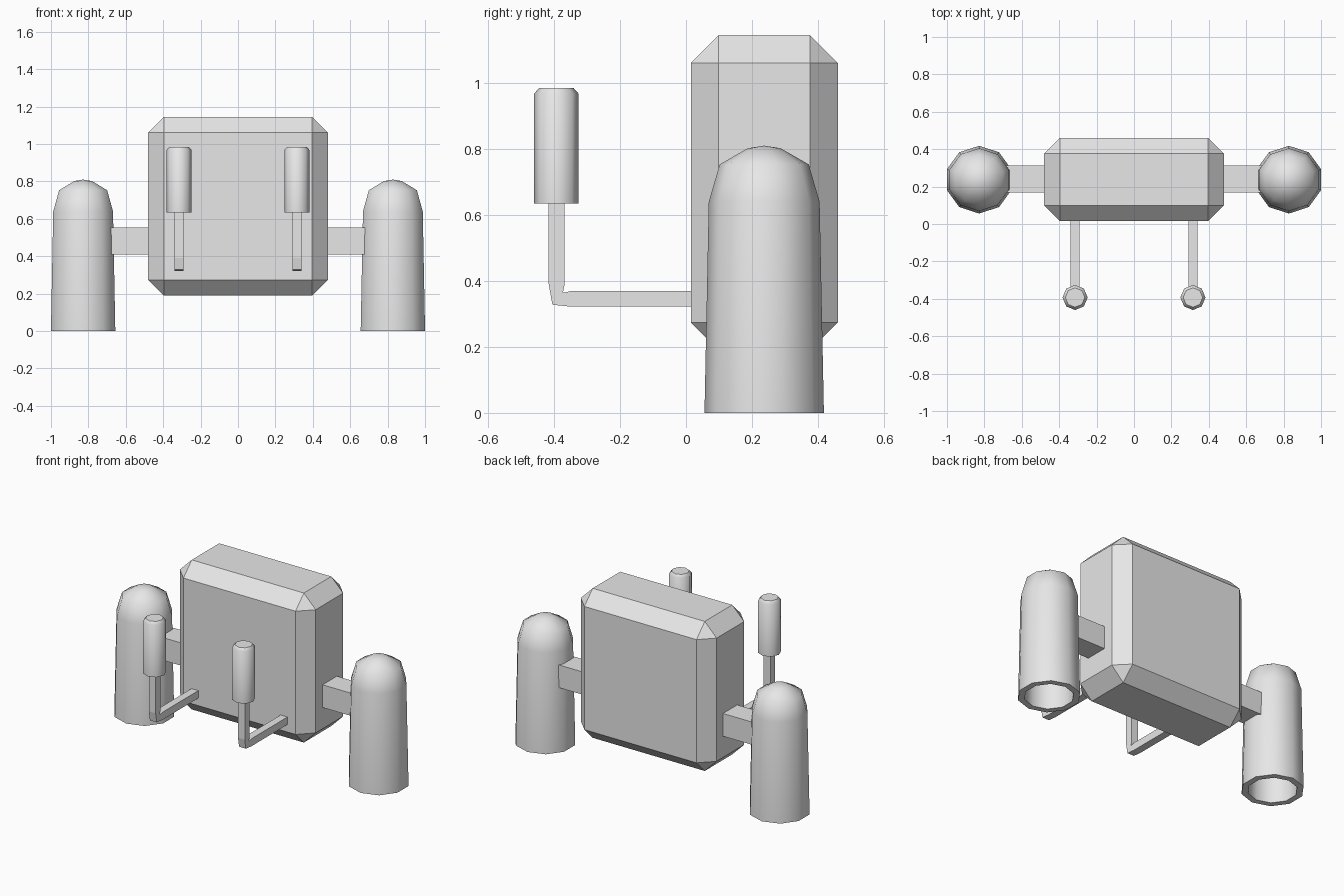
import bpy, bmesh, math

cube = bpy.data.objects.get("Cube")
if cube:
    bpy.data.objects.remove(cube, do_unlink=True)

grey = bpy.data.materials.new("light_grey")
grey.use_nodes = True
grey.diffuse_color = (0.8, 0.8, 0.8, 1)
grey.node_tree.nodes["Principled BSDF"].inputs["Base Color"].default_value = (0.8, 0.8, 0.8, 1)


def finish(name, bm, smooth=False):
    """Turn a bmesh into a linked, coloured object."""
    bmesh.ops.remove_doubles(bm, verts=bm.verts, dist=1e-5)
    bmesh.ops.recalc_face_normals(bm, faces=bm.faces)
    mesh = bpy.data.meshes.new(name)
    bm.to_mesh(mesh)
    bm.free()
    mesh.materials.append(grey)
    ob = bpy.data.objects.new(name, mesh)
    bpy.context.collection.objects.link(ob)
    if smooth:
        bpy.ops.object.select_all(action='DESELECT')
        ob.select_set(True)
        bpy.context.view_layer.objects.active = ob
        bpy.ops.object.shade_smooth_by_angle(angle=math.radians(50))
    return ob


def box(name, x, y, z, chamfer=0):
    """Box between (min, max) pairs, with optional chamfered edges."""
    bm = bmesh.new()
    bmesh.ops.create_cube(bm, size=1)
    for v in bm.verts:
        v.co = [lo + (hi - lo) * (c + 0.5) for c, (lo, hi) in zip(v.co, (x, y, z))]
    if chamfer:
        bmesh.ops.bevel(bm, geom=bm.edges[:], offset=chamfer, segments=1,
                        affect='EDGES', profile=0.5)
    return finish(name, bm)


def lathe(name, cx, cy, profile, sides):
    """Spin (radius, z) points about a vertical axis, first corner on +y."""
    bm = bmesh.new()
    rings = []
    for r, z in profile:
        angles = [math.pi / 2 + 2 * math.pi * i / sides for i in range(sides)]
        rings.append([bm.verts.new((cx + r * math.cos(a), cy + r * math.sin(a), z))
                      for a in angles])
    for a, b in zip(rings, rings[1:]):
        for i in range(sides):
            j = (i + 1) % sides
            bm.faces.new((a[i], a[j], b[j], b[i]))
    return finish(name, bm, smooth=True)


def extrude_x(name, cx, width, outline):
    """Extrude a (y, z) outline along x."""
    bm = bmesh.new()
    face = bm.faces.new([bm.verts.new((cx - width / 2, y, z)) for y, z in outline])
    ext = bmesh.ops.extrude_face_region(bm, geom=[face])["geom"]
    bmesh.ops.translate(bm, vec=(width, 0, 0),
                        verts=[g for g in ext if isinstance(g, bmesh.types.BMVert)])
    return finish(name, bm)


# Backpack body
box("pack_body", (-0.48, 0.48), (0.015, 0.46), (0.19, 1.145), 0.084)

# Hollow, domed thruster shell: inside from the top down, then outside up
thruster = [(0, 0.773), (0.045, 0.765), (0.108, 0.722), (0.132, 0.63), (0.143, 0),
            (0.181, 0), (0.168, 0.64), (0.135, 0.753), (0.05, 0.802), (0, 0.81)]
# Handle grip with a softened top
grip = [(0, 0.635), (0.067, 0.635), (0.067, 0.968), (0.052, 0.985), (0, 0.985)]
# Bent handle bar in side view
bar = [(0.05, 0.322), (-0.35, 0.322), (-0.405, 0.328), (-0.416, 0.39), (-0.416, 0.66),
       (-0.368, 0.66), (-0.368, 0.39), (-0.373, 0.364), (-0.345, 0.37), (0.05, 0.37)]

for side, s in (("left", 1), ("right", -1)):
    lathe(side + "_thruster", s * 0.828, 0.237, thruster, 10)
    box(side + "_thruster_arm", sorted((s * 0.45, s * 0.69)), (0.168, 0.312), (0.41, 0.555))
    extrude_x(side + "_handle_bar", s * 0.315, 0.048, bar)
    lathe(side + "_handle_grip", s * 0.315, -0.393, grip, 8)
